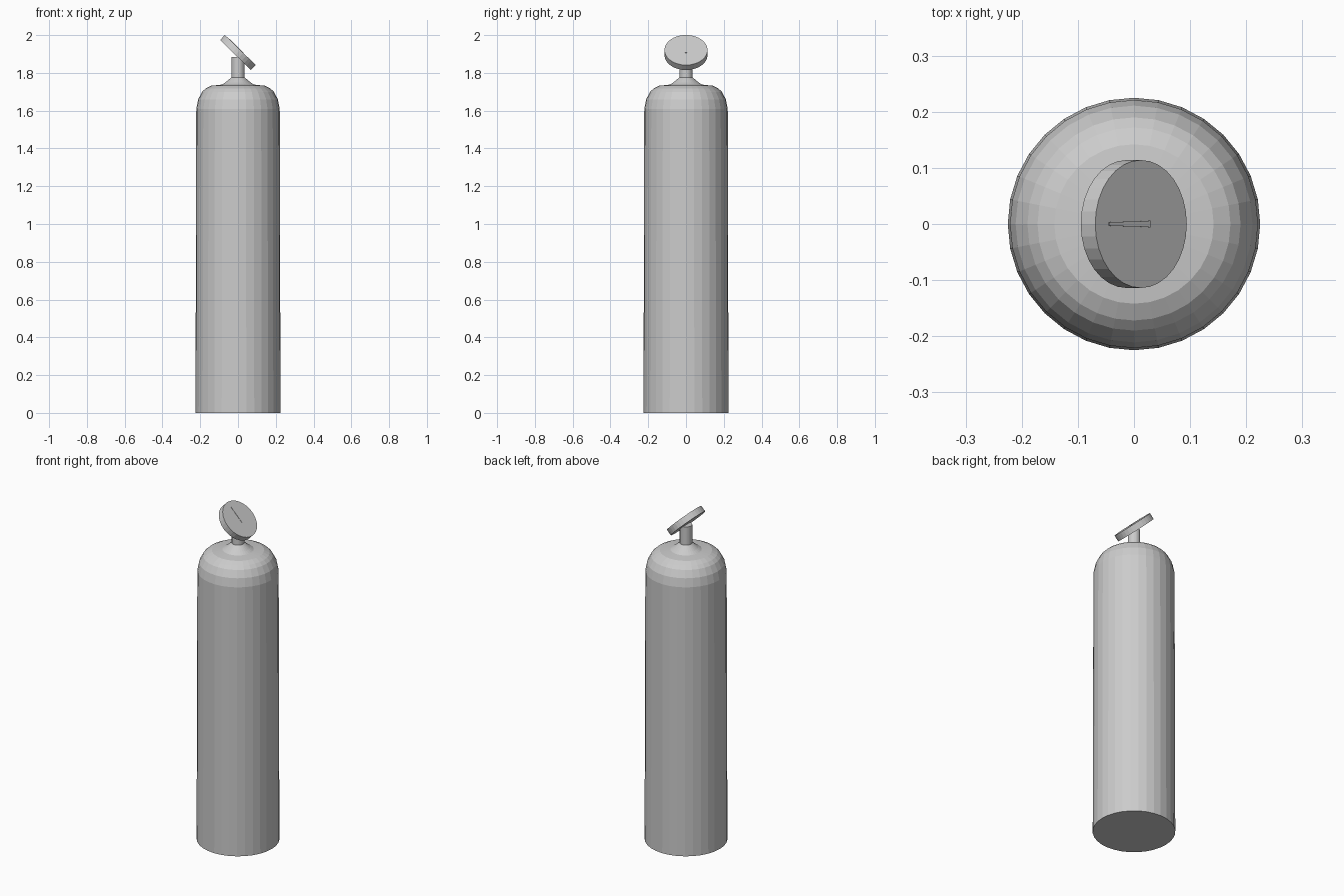
import bpy, bmesh
from math import sin, cos, pi, radians
from mathutils import Matrix

if "Cube" in bpy.data.objects:
    bpy.data.objects.remove(bpy.data.objects["Cube"])

SIDES = 32


def finish(name, bm, matrix=None):
    bmesh.ops.recalc_face_normals(bm, faces=bm.faces)
    mesh = bpy.data.meshes.new(name)
    bm.to_mesh(mesh)
    bm.free()
    obj = bpy.data.objects.new(name, mesh)
    bpy.context.collection.objects.link(obj)
    if matrix:
        obj.matrix_world = matrix
    return obj


def lathe(name, profile, sides=SIDES, matrix=None):
    """Revolve (radius, height) points around z and cap both ends."""
    bm = bmesh.new()
    rings = [[bm.verts.new((r * cos(2 * pi * i / sides), r * sin(2 * pi * i / sides), z))
              for i in range(sides)] for r, z in profile]
    for a, b in zip(rings, rings[1:]):
        for i in range(sides):
            j = (i + 1) % sides
            bm.faces.new((a[i], a[j], b[j], b[i]))
    bm.faces.new(rings[0])
    bm.faces.new(rings[-1])
    return finish(name, bm, matrix)


# Tank body with rounded shoulder and flared collar
lathe("tank_body", [(0.225, 0), (0.221, 1.61), (0.211, 1.66), (0.19, 1.70),
                    (0.172, 1.717), (0.142, 1.732), (0.085, 1.738),
                    (0.066, 1.75), (0.035, 1.776)])

# Valve neck
lathe("valve_neck", [(0.034, 1.76), (0.034, 1.885)])

# Gauge dial, tilted toward +x
tilt = Matrix.Translation((0.0125, 0, 1.921)) @ Matrix.Rotation(radians(44.3), 4, 'Y')
lathe("gauge_dial", [(0.114, -0.037), (0.114, 0)], matrix=tilt)

# Tapered needle lying on the dial face
outline = [(-0.081, 0.003), (-0.045, 0.004), (0.004, 0.005), (0.022, 0.006)]
bm = bmesh.new()
points = outline + [(x, -y) for x, y in reversed(outline)]
face = bm.faces.new([bm.verts.new((x, y, -0.001)) for x, y in points])
top = bmesh.ops.extrude_face_region(bm, geom=[face])["geom"]
bmesh.ops.translate(bm, vec=(0, 0, 0.003),
                    verts=[v for v in top if isinstance(v, bmesh.types.BMVert)])
finish("gauge_needle", bm, tilt)
